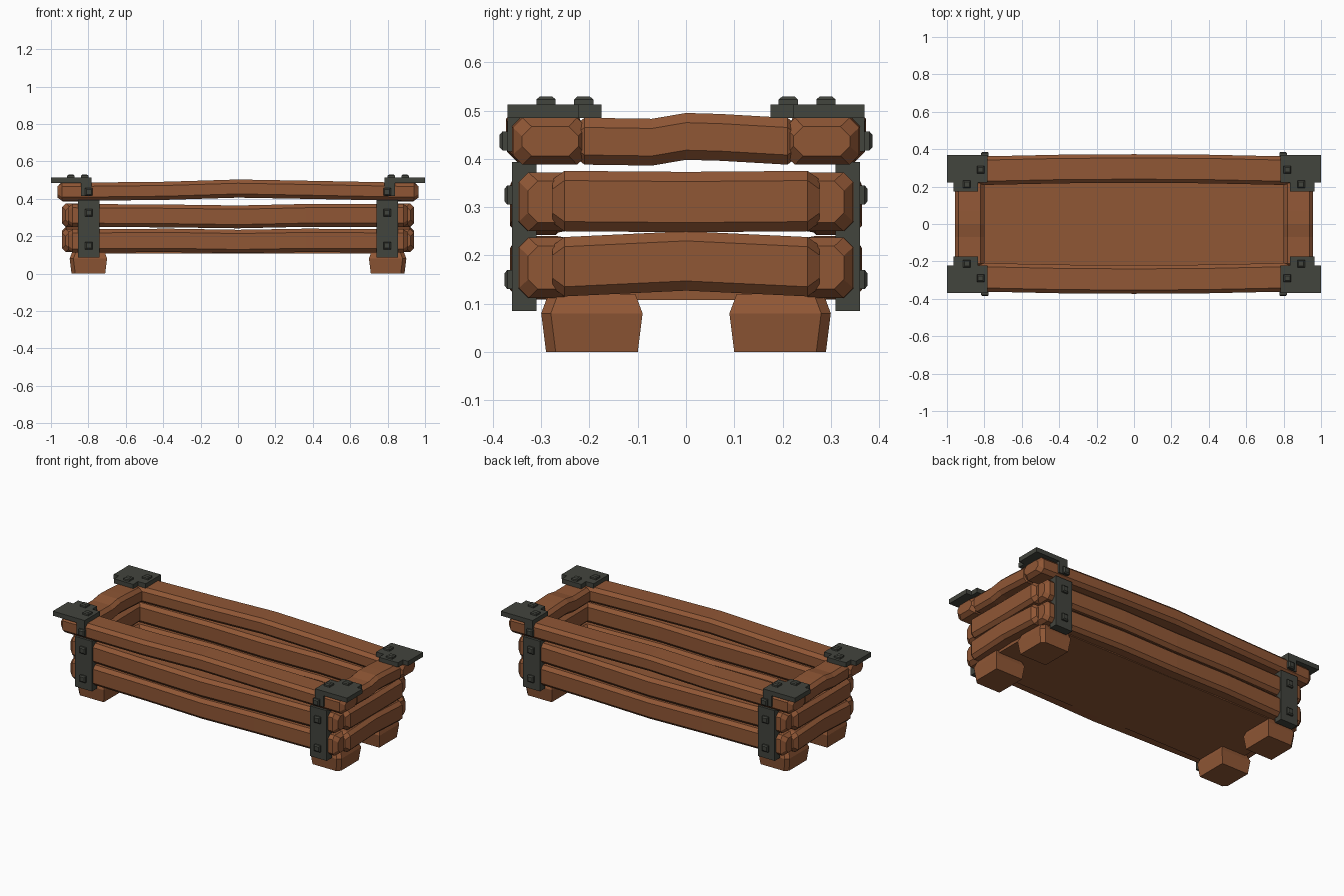
import bpy
import bmesh
from mathutils import Vector

cube = bpy.data.objects.get("Cube")
if cube:
    bpy.data.objects.remove(cube, do_unlink=True)


def material(name, color):
    m = bpy.data.materials.new(name)
    m.use_nodes = True
    m.diffuse_color = color
    m.node_tree.nodes["Principled BSDF"].inputs["Base Color"].default_value = color
    return m


WOOD = material("brown wood", (0.28, 0.095, 0.036, 1))
IRON = material("dark iron", (0.055, 0.058, 0.047, 1))


def finish(name, bm, mat):
    bmesh.ops.recalc_face_normals(bm, faces=bm.faces)
    mesh = bpy.data.meshes.new(name)
    bm.to_mesh(mesh)
    bm.free()
    mesh.materials.append(mat)
    obj = bpy.data.objects.new(name, mesh)
    bpy.context.collection.objects.link(obj)
    return obj


def loft(name, rings, mat):
    """Skin a list of rings with the same point count and cap both ends."""
    bm = bmesh.new()
    loops = [[bm.verts.new(p) for p in ring] for ring in rings]
    n = len(loops[0])
    for a, b in zip(loops, loops[1:]):
        for i in range(n):
            j = (i + 1) % n
            bm.faces.new((a[i], a[j], b[j], b[i]))
    bm.faces.new(loops[0])
    bm.faces.new(loops[-1])
    return finish(name, bm, mat)


def box(name, lo, hi, mat):
    bm = bmesh.new()
    bmesh.ops.create_cube(bm, size=1)
    for v in bm.verts:
        v.co = Vector([a + (b - a) * (c + 0.5) for a, b, c in zip(lo, hi, v.co)])
    return finish(name, bm, mat)


def octagon(w, h, c):
    return [(w, h - c), (w - c, h), (c - w, h), (-w, h - c),
            (-w, c - h), (c - w, -h), (w - c, -h), (w, c - h)]


def plank(name, along_x, side, length, inner, outer, low, high, bow, waves):
    """Bowed, chamfered timber; waves holds (position, lift) bends along it."""
    w, h = (outer - inner) / 2, (high - low) / 2
    mid, zc, tip = (inner + outer) / 2, (low + high) / 2, 0.025
    stations = [(-length, 0, 0.018), (tip - length, 0, 0)]
    stations += [(p * length, dz, 0) for p, dz in waves]
    stations += [(length - tip, 0, 0), (length, 0, 0.018)]
    rings = []
    for s, dz, shrink in stations:
        out = mid + bow * (1 - (s / length) ** 2)
        ring = []
        for a, z in octagon(w - shrink, h - shrink, 0.02):
            across = side * (out + a)
            point = (s, across) if along_x else (across, s)
            ring.append((*point, zc + dz + z))
        rings.append(ring)
    return loft(name, rings, WOOD)


def bolt(name, center, axis, sign):
    """Square bolt head with chamfered rim."""
    rings = []
    others = [i for i in range(3) if i != axis]
    for depth, r in ((-0.005, 0.02), (0.01, 0.02), (0.016, 0.013)):
        ring = []
        for u, v in ((-r, -r), (r, -r), (r, r), (-r, r)):
            p = list(center)
            p[axis] += sign * depth
            p[others[0]] += u
            p[others[1]] += v
            ring.append(p)
        rings.append(ring)
    return loft(name, rings, IRON)


# Floor board
box("floor", (-0.87, -0.29, 0.108), (0.87, 0.29, 0.13), WOOD)

# Long side planks: bottom, middle, top
for side, label in ((-1, "front"), (1, "back")):
    plank(label + "_bottom_plank", True, side, 0.91, 0.23, 0.345, 0.112, 0.237, 0.02,
          [(-0.4, 0.003), (0, -0.003), (0.4, 0.003)])
    plank(label + "_middle_plank", True, side, 0.91, 0.23, 0.345, 0.25, 0.372, 0.02,
          [(-0.4, -0.003), (0, -0.008), (0.4, 0)])
    plank(label + "_top_plank", True, side, 0.965, 0.205, 0.358, 0.388, 0.485, 0.015,
          [(-0.4, 0.006), (0, 0.018), (0.4, 0.011)])

# Short end planks
for side, label in ((-1, "right"), (1, "left")):
    plank(label + "_bottom_end_plank", False, side, 0.277, 0.83, 0.94, 0.115, 0.238, 0,
          [(0, 0.012)])
    plank(label + "_middle_end_plank", False, side, 0.277, 0.83, 0.94, 0.25, 0.375, 0,
          [(0, -0.002)])
    plank(label + "_top_end_plank", False, side, 0.235, 0.8, 0.958, 0.388, 0.485, 0,
          [(-0.3, -0.002), (0, 0.01), (0.3, 0.008)])

# Feet and iron corner fittings
for sx, xname in ((-1, "right"), (1, "left")):
    for sy, yname in ((-1, "front"), (1, "back")):
        tag = yname + "_" + xname + "_"

        def at(x, y, z):
            return (sx * x, sy * y, z)

        def corner_box(name, lo, hi):
            return box(tag + name, at(*lo), at(*hi), IRON)

        rings = []
        for z, grow in ((0, 0), (0.08, 0.01), (0.12, -0.005)):
            x0, x1, y0, y1 = 0.71 - grow, 0.89 + grow, 0.10 - grow, 0.29 + grow
            rings.append([at(x0, y0, z), at(x1, y0, z), at(x1, y1 - 0.02, z),
                          at(x1 - 0.02, y1, z), at(x0, y1, z)])
        loft(tag + "foot", rings, WOOD)

        corner_box("strap", (0.74, 0.31, 0.085), (0.855, 0.36, 0.393))
        corner_box("top_plate", (0.783, 0.222, 0.485), (1.0, 0.37, 0.513))
        corner_box("top_plate_tab", (0.835, 0.175, 0.485), (0.965, 0.222, 0.513))
        corner_box("plate_flange", (0.783, 0.345, 0.415), (0.84, 0.37, 0.485))
        for i, z in enumerate((0.15, 0.325)):
            bolt(tag + "strap_bolt_" + str(i + 1), at(0.797, 0.36, z), 1, sy)
        bolt(tag + "flange_bolt", at(0.797, 0.37, 0.437), 1, sy)
        for i, (x, y) in enumerate(((0.82, 0.29), (0.893, 0.212))):
            bolt(tag + "plate_bolt_" + str(i + 1), at(x, y, 0.513), 2, 1)
